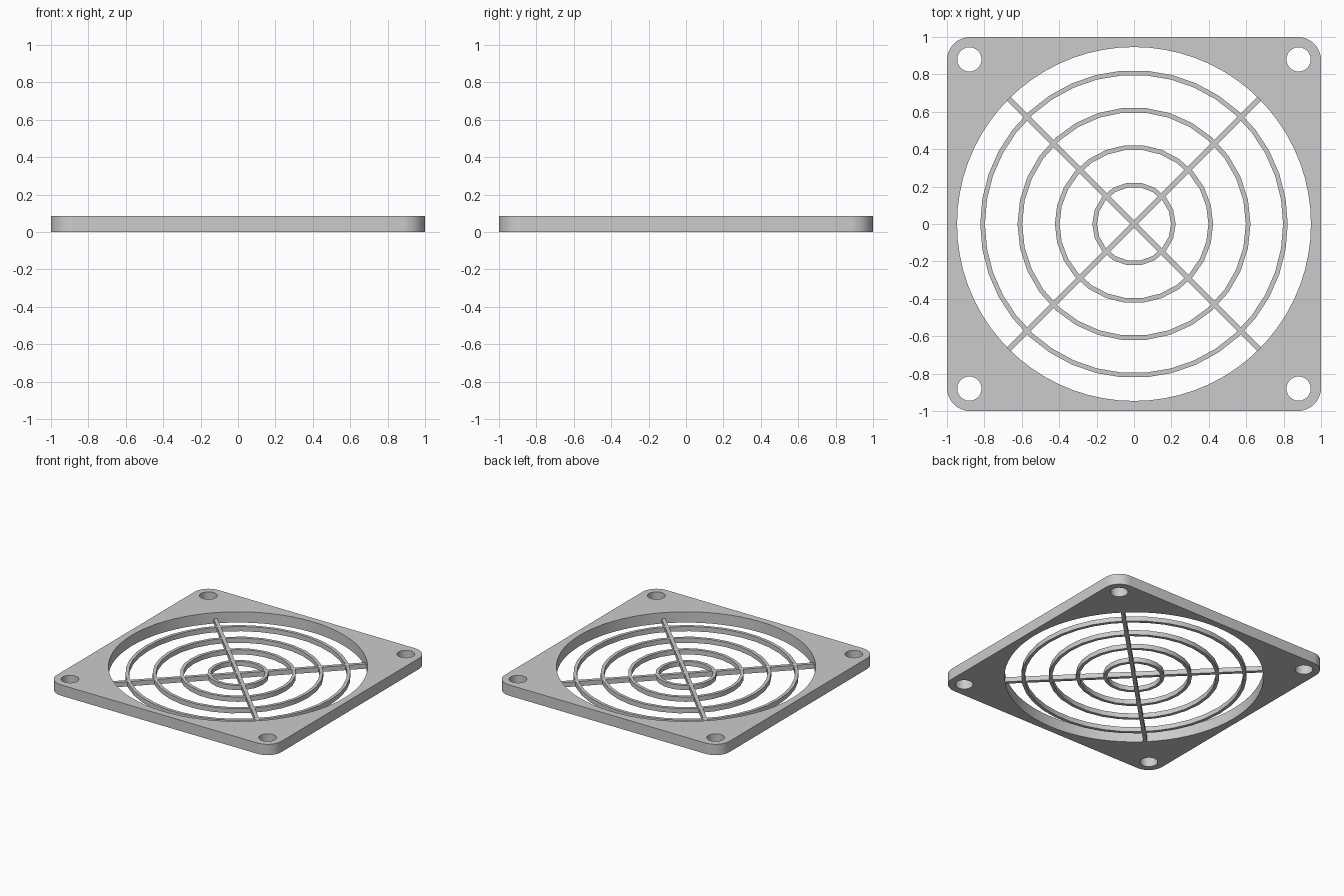
import bpy, bmesh, math

if "Cube" in bpy.data.objects:
    bpy.data.objects.remove(bpy.data.objects["Cube"])

FRAME_H, GRILLE_H = 0.087, 0.038

grey = bpy.data.materials.new("light grey plastic")
grey.diffuse_color = (0.6, 0.6, 0.6, 1)
grey.use_nodes = True
grey.node_tree.nodes["Principled BSDF"].inputs["Base Color"].default_value = grey.diffuse_color


def circle(r, n, cx=0, cy=0):
    return [(cx + r * math.cos(2 * math.pi * i / n),
             cy + r * math.sin(2 * math.pi * i / n)) for i in range(n)]


def rounded_square(half, r, steps=10):
    pts = []
    for q, (sx, sy) in enumerate([(1, 1), (-1, 1), (-1, -1), (1, -1)]):
        for i in range(steps + 1):
            a = math.pi / 2 * (q + i / steps)
            pts.append((sx * (half - r) + r * math.cos(a),
                        sy * (half - r) + r * math.sin(a)))
    return pts


def plate(name, outlines, height):
    """Extrude closed outlines from z = 0; inner outlines become holes."""
    curve = bpy.data.curves.new(name, 'CURVE')
    curve.dimensions = '2D'
    curve.fill_mode = 'BOTH'
    curve.extrude = height / 2
    for pts in outlines:
        s = curve.splines.new('POLY')
        s.points.add(len(pts) - 1)
        for p, (x, y) in zip(s.points, pts):
            p.co = (x, y, 0, 1)
        s.use_cyclic_u = True
    tmp = bpy.data.objects.new(name + "_outline", curve)
    bpy.context.collection.objects.link(tmp)
    bpy.context.view_layer.update()
    mesh = bpy.data.meshes.new_from_object(
        tmp.evaluated_get(bpy.context.evaluated_depsgraph_get()))
    bpy.data.objects.remove(tmp)

    # weld the caps to the walls and rest the part on the ground
    bm = bmesh.new()
    bm.from_mesh(mesh)
    bmesh.ops.remove_doubles(bm, verts=bm.verts, dist=1e-5)
    bmesh.ops.translate(bm, verts=bm.verts, vec=(0, 0, height / 2))
    bmesh.ops.recalc_face_normals(bm, faces=bm.faces)
    bm.to_mesh(mesh)
    bm.free()
    mesh.name = name
    mesh.materials.clear()
    mesh.materials.append(grey)
    obj = bpy.data.objects.new(name, mesh)
    bpy.context.collection.objects.link(obj)
    bpy.ops.object.select_all(action='DESELECT')
    obj.select_set(True)
    bpy.context.view_layer.objects.active = obj
    bpy.ops.object.shade_smooth_by_angle(angle=math.radians(30))
    return obj


# square frame with the large opening and four screw holes
holes = [circle(0.065, 24, sx * 0.88, sy * 0.88) for sx in (-1, 1) for sy in (-1, 1)]
plate("frame", [rounded_square(1, 0.125), circle(0.946, 72)] + holes, FRAME_H)

# concentric guard rings
for k, (r, sides) in enumerate([(0.223, 18), (0.423, 26), (0.623, 30), (0.822, 38)]):
    plate(f"ring_{k + 1}", [circle(r, sides), circle(r - 0.025, sides)], GRILLE_H)

# diagonal cross spokes, ends set into the frame
w, length = 0.014, 0.955
cross = []
for q in range(4):
    a = math.pi / 4 + q * math.pi / 2
    for u, v in [(length, -w), (length, w), (w, w)]:
        cross.append((u * math.cos(a) - v * math.sin(a),
                      u * math.sin(a) + v * math.cos(a)))
plate("cross_spokes", [cross], GRILLE_H)
